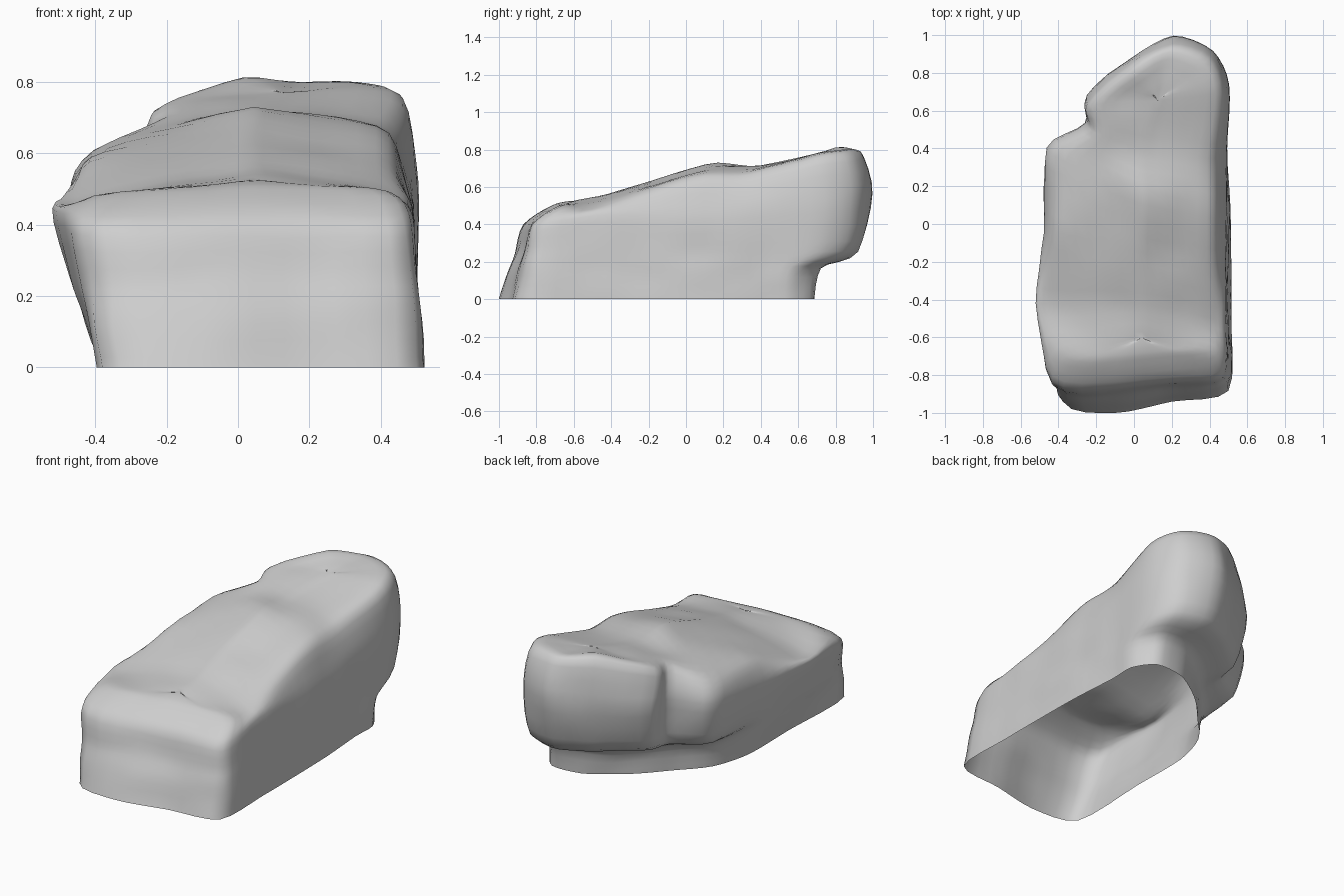
import bpy, bmesh
from mathutils import Vector, noise

if "Cube" in bpy.data.objects:
    bpy.data.objects.remove(bpy.data.objects["Cube"])

# Widest outline of the rock, counter-clockwise: x, y, spine index
OUTLINE = [
    (-.43, -.83, 0), (-.10, -.86, 0), (.20, -.83, 0), (.47, -.80, 0),   # front
    (.485, -.5, 1), (.485, -.2, 2), (.48, .1, 3), (.49, .4, 4),         # right
    (.50, .74, 5), (.42, .92, 5), (.21, .99, 5), (0, .89, 5),           # back
    (-.25, .68, 5), (-.26, .54, 4), (-.46, .40, 3),                     # left
    (-.48, -.05, 2), (-.52, -.42, 1)]
# Foot of the undercut back, for outline points 8 to 14
BACK_FOOT = [(.49, .56), (.40, .68), (.22, .67), (.07, .58), (-.04, .49),
             (-.16, .36), (-.31, .19)]
# Sloping top: y, z
ROOF = [(-.8, .49), (-.6, .52), (-.42, .565), (-.15, .645), (.17, .73),
        (.40, .72), (.65, .775), (.9, .80)]
STEPS = 4


def lookup(table, v):
    for (a, p), (b, q) in zip(table, table[1:]):
        if v <= b:
            return p + (q - p) * max(0, v - a) / (b - a)
    return table[-1][1]


def column(i, x, y, s):
    """Control points up one column, from ground to spine."""
    front, rear = y < -.75, y > .6
    undercut = 8 <= i <= 14
    if undercut:
        fx, fy = BACK_FOOT[i - 8]
    else:
        # Foot flared at the front and right
        fx = max(x, -.38) + (.03 if x > .4 and y < .3 else 0)
        fy = y - (.14 - .1 * abs(x + .1) if front else 0)
    foot = Vector((fx, fy, 0))
    belly = Vector((x, y, .40 if front else .45 + .11 * max(0, y)))
    # Shoulder: inset edge just under the roof
    sx = x * (.93 if rear else .87)
    sy = y + (.13 if front else -.05 if y > .3 else 0)
    drop = (.20 if x < 0 else .05 if rear else .11) * abs(x) * (.3 if front else 1)
    shoulder = Vector((sx, sy, lookup(ROOF, sy) - drop - (.02 if i == 14 else 0)))
    ry, rz = ROOF[s + 1]
    spine = Vector((.12 if s == 5 else .04, ry, rz))
    pts = [foot]
    for z, f in ((.16, .12 if undercut else .4), (.25, .78 if undercut else .65)):
        p = foot.lerp(belly, f)
        p.z = z
        pts.append(p)
    mid = shoulder.lerp(spine, .5)
    mid.z += .008
    return pts + [belly, shoulder, mid, spine]


def spline(a, b, c, d, t):
    """Softened curve through b and c."""
    m0, m1 = (c - a) * .4, (d - b) * .4
    return (b * (2*t**3 - 3*t**2 + 1) + m0 * (t**3 - 2*t**2 + t)
            + c * (3*t**2 - 2*t**3) + m1 * (t**3 - t**2))


def refine(pts, closed):
    n, out = len(pts), []
    get = (lambda i: pts[i % n]) if closed else (lambda i: pts[max(0, min(n - 1, i))])
    for i in range(n if closed else n - 1):
        out += [spline(get(i-1), get(i), get(i+1), get(i+2), k / STEPS) for k in range(STEPS)]
    return out if closed else out + [pts[-1]]


# Smooth the grid both ways and add gentle lumps
cols = [refine(column(i, *c), False) for i, c in enumerate(OUTLINE)]
rings = [refine(list(r), True) for r in zip(*cols)]
bm = bmesh.new()
grid = []
for r in rings:
    row = []
    for p in r:
        k = min(1, max(0, p.z) / .1)
        row.append(bm.verts.new(p + noise.noise_vector(p * 5) * .012 * k))
    grid.append(row)
n = len(grid[0])
for lo, hi in zip(grid, grid[1:]):
    for i in range(n):
        j = (i + 1) % n
        bm.faces.new((lo[i], lo[j], hi[j], hi[i]))
bmesh.ops.remove_doubles(bm, verts=bm.verts, dist=.0005)
for f in bm.faces:
    f.smooth = True

# Rock shell, open underneath
mesh = bpy.data.meshes.new("rock")
bm.to_mesh(mesh)
bm.free()
rock = bpy.data.objects.new("rock", mesh)
bpy.context.collection.objects.link(rock)
mat = bpy.data.materials.new("stone grey")
mat.diffuse_color = (.62, .62, .62, 1)
mat.use_nodes = True
mat.node_tree.nodes["Principled BSDF"].inputs["Base Color"].default_value = mat.diffuse_color
mesh.materials.append(mat)
